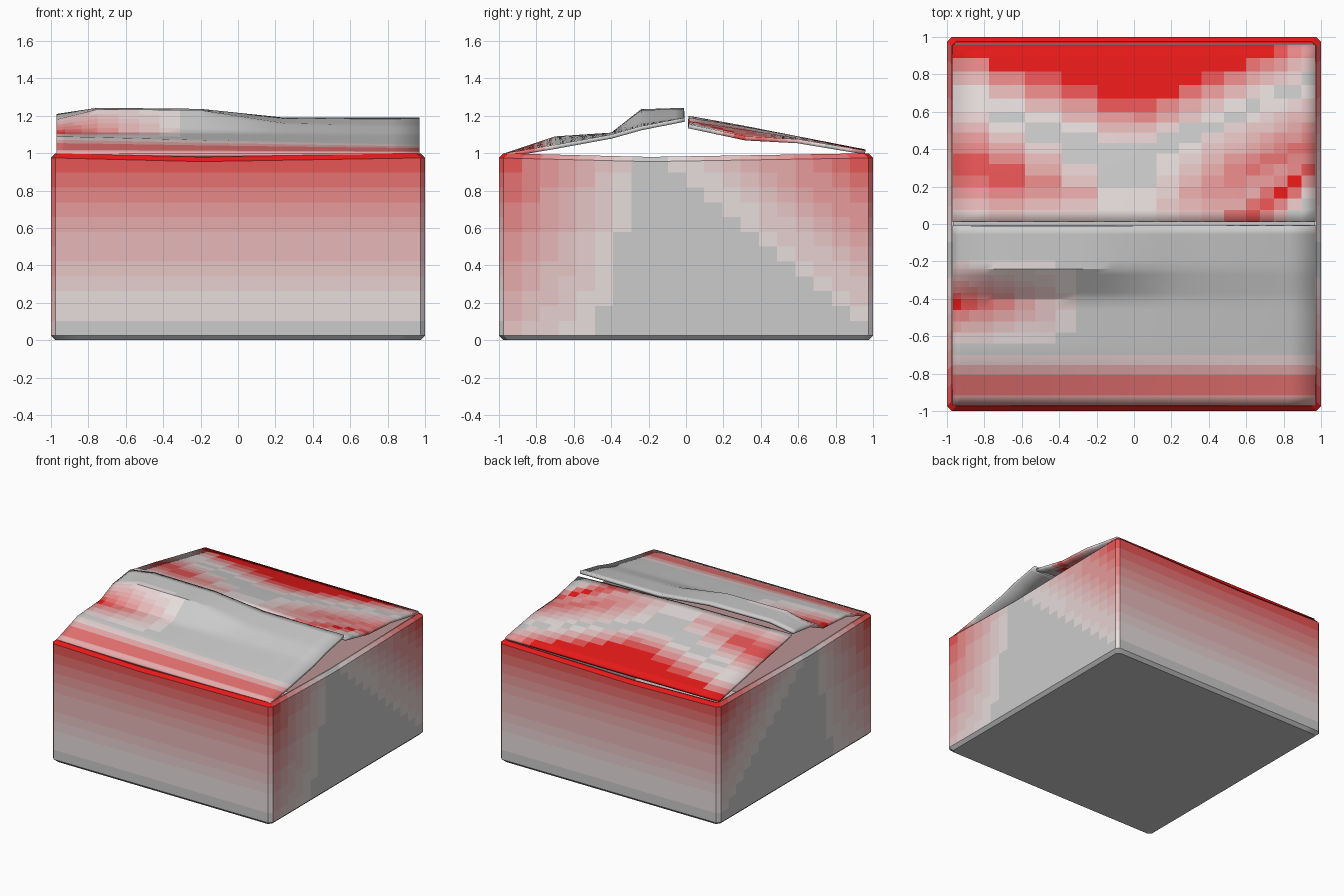
import bpy, bmesh, math

if "Cube" in bpy.data.objects:
    bpy.data.objects.remove(bpy.data.objects["Cube"])

LEVELS = 10
mats = []
for i in range(LEVELS + 1):
    g = 0.8 - 0.79 * i / LEVELS
    m = bpy.data.materials.new(f"red_mix_{i}")
    m.diffuse_color = (0.8, g, g, 1)
    m.use_nodes = True
    m.node_tree.nodes["Principled BSDF"].inputs["Base Color"].default_value = m.diffuse_color
    mats.append(m)


def clamp(v):
    return max(0.0, min(1.0, v))


def tent(v, centre, width):
    return clamp(1 - abs(v - centre) / width)


def finish(bm, name, shade):
    for f in bm.faces:
        f.material_index = round(clamp(shade(f)) * LEVELS)
    me = bpy.data.meshes.new(name)
    bm.to_mesh(me)
    bm.free()
    for m in mats:
        me.materials.append(m)
    ob = bpy.data.objects.new(name, me)
    bpy.context.collection.objects.link(ob)
    bpy.ops.object.select_all(action='DESELECT')
    ob.select_set(True)
    bpy.context.view_layer.objects.active = ob
    bpy.ops.object.shade_smooth_by_angle(angle=math.radians(30))
    return ob


# open box: stacked rings, outside upwards then down the inside
def outline(h, c, n=20):
    e = h - c
    pts = []
    for k in range(4):
        a = k * math.pi / 2
        ca, sa = round(math.cos(a)), round(math.sin(a))
        for i in range(n + 1):
            x, y = -e + 2 * e * i / n, -h
            pts.append((x * ca - y * sa, x * sa + y * ca))
    return pts


def sag(x, y):
    t = y if abs(x) > abs(y) else x
    return 0.02 * clamp(1 - (abs(t + 0.2) / (0.8 if t < -0.2 else 1.2)))


def box_shade(f):
    x, y, z = f.calc_center_median()
    if max(abs(x), abs(y)) < 0.96 or z < 0.03:
        return 0
    if abs(y) > abs(x):
        return z ** 1.3
    if y < -0.2:
        edge = -0.2 - 0.2 * (1 - z)
        return clamp((edge - y) / (edge + 1)) * (0.3 + 0.7 * z)
    return clamp((y + 0.2) / 1.2 + z - 1)


bm = bmesh.new()
profile = [(0.975, 0.0)] + [(1.0, 0.025 + 0.95 * i / 12) for i in range(13)]
profile += [(0.975, 1.0), (0.965, 1.0), (0.965, 0.03)]
rings = []
for j, (h, z) in enumerate(profile):
    dip = j in (13, 14, 15)
    rings.append([bm.verts.new((x, y, z - (sag(x, y) if dip else 0)))
                  for x, y in outline(h, 0.025 if h > 0.97 else 0.01)])
for a, b in zip(rings, rings[1:]):
    n = len(a)
    for i in range(n):
        k = (i + 1) % n
        bm.faces.new((a[i], a[k], b[k], b[i]))
bm.faces.new(rings[0][::-1])
bm.faces.new(rings[-1])
finish(bm, "box_body", box_shade)


# crumpled flap: height table stretched over a finer grid
def flap(name, xs, ys, heights, shade, n=5):
    def fine(s):
        out = [(i, k / n) for i in range(len(s) - 1) for k in range(n)]
        return out + [(len(s) - 2, 1.0)]

    def mix(a, b, t):
        return a + (b - a) * t
    bm = bmesh.new()
    grid = []
    for j, v in fine(ys):
        row = []
        for i, u in fine(xs):
            z = mix(mix(heights[j][i], heights[j][i + 1], u),
                    mix(heights[j + 1][i], heights[j + 1][i + 1], u), v)
            row.append(bm.verts.new((mix(xs[i], xs[i + 1], u), mix(ys[j], ys[j + 1], v), z)))
        grid.append(row)
    for r, s in zip(grid, grid[1:]):
        for i in range(len(r) - 1):
            bm.faces.new((r[i], r[i + 1], s[i + 1], s[i]))
    ob = finish(bm, name, lambda f: shade(*f.calc_center_median().xy))
    mod = ob.modifiers.new("thickness", 'SOLIDIFY')
    mod.thickness = 0.022
    mod.offset = -1


def front_shade(x, y):
    hem = tent(y, -0.86, 0.16)
    patch = tent(y, -0.42, 0.24) * clamp((-0.22 - x) / 0.7)
    return max(hem, patch)


def back_shade(x, y):
    vee = 0.38 + (0.34 if x < 0 else 0.42) * abs(x)
    if y > 0.94:
        return 0.3
    if y > vee:
        return clamp((y - vee) / 0.25)
    if x < 0:
        return tent(y, 0.1 + 0.24 * -x, 0.12 + 0.26 * -x) * clamp(-x * 1.6)
    band = 0.3 - 0.7 * (0.97 - x)
    fold = 1 - tent(y, 0.17 - 1.3 * (0.97 - x), 0.14)
    return clamp(max(tent(y, band, 0.22), 0.8 * tent(y, vee - 0.35, 0.33) * clamp(x * 2))) * fold


flap("front_flap", [-0.97, -0.75, -0.2, 0.25, 0.97], [-0.97, -0.7, -0.4, -0.24, -0.01],
     [[1.00, 1.00, 1.00, 1.00, 1.00],
      [1.09, 1.085, 1.07, 1.06, 1.045],
      [1.11, 1.11, 1.11, 1.105, 1.10],
      [1.18, 1.235, 1.23, 1.16, 1.145],
      [1.21, 1.243, 1.237, 1.19, 1.19]], front_shade)

flap("back_flap", [-0.97, 0.0, 0.6, 0.97], [0.015, 0.32, 0.6, 0.96],
     [[1.20, 1.19, 1.17, 1.155],
      [1.145, 1.14, 1.125, 1.09],
      [1.09, 1.09, 1.08, 1.075],
      [1.02, 1.015, 1.015, 1.015]], back_shade)
